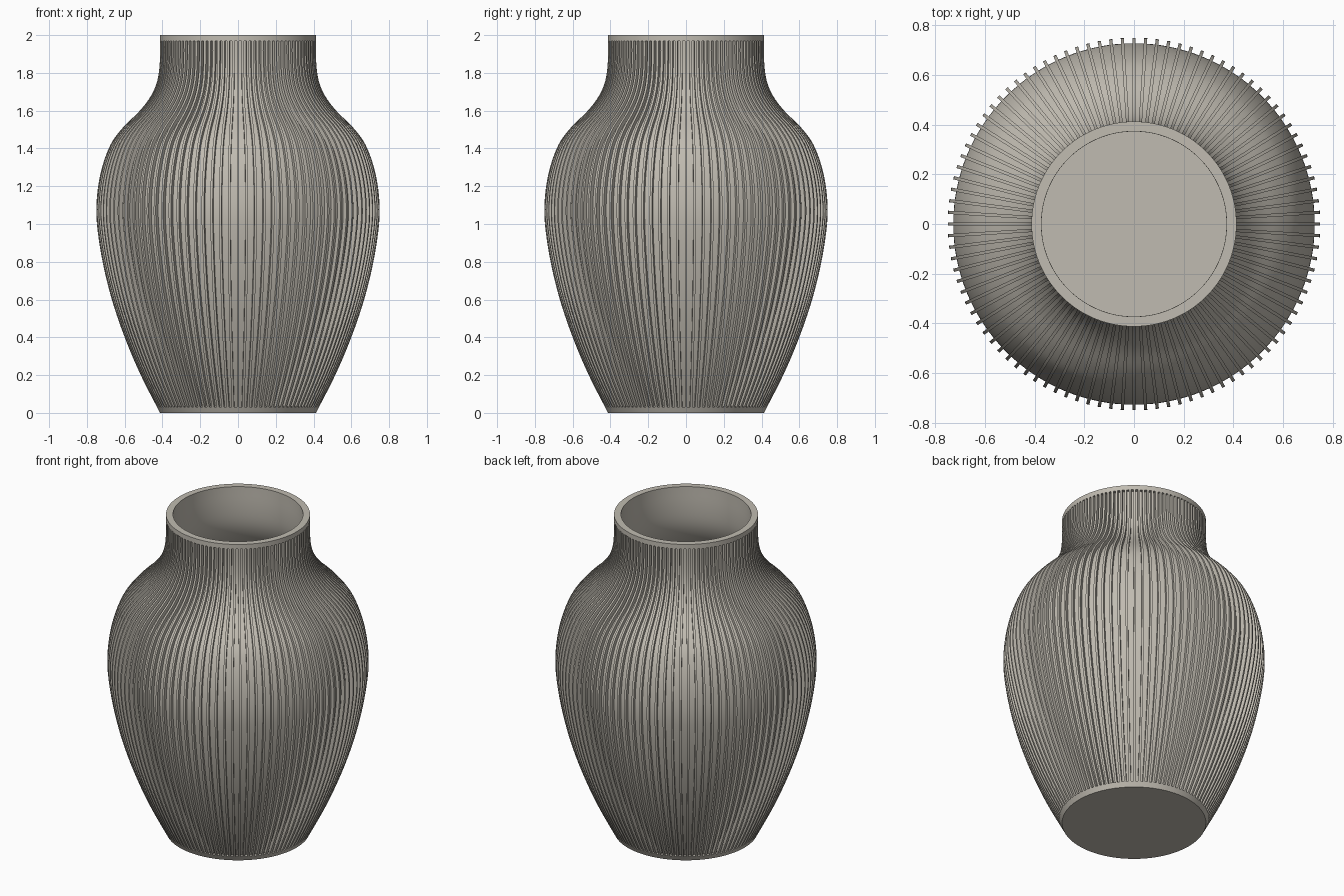
import bpy, bmesh, math
from mathutils import Vector, Matrix
from mathutils.geometry import interpolate_bezier

RIBS = 100
RIB_DEPTH = 0.022
RIB_WIDTH = 0.013
WALL = 0.04
BAND = 0.03

cube = bpy.data.objects.get("Cube")
if cube:
    bpy.data.objects.remove(cube)

clay = bpy.data.materials.new("warm grey clay")
clay.use_nodes = True
colour = (0.53, 0.50, 0.44, 1)
clay.diffuse_color = colour
clay.node_tree.nodes["Principled BSDF"].inputs["Base Color"].default_value = colour

# Outer silhouette as (radius, height) knots
knots = [Vector(p) for p in [
    (0.413, 0), (0.515, 0.2), (0.6, 0.4), (0.668, 0.6), (0.717, 0.8),
    (0.747, 1.0), (0.748, 1.13), (0.725, 1.28), (0.675, 1.42), (0.61, 1.51),
    (0.52, 1.6), (0.46, 1.68), (0.427, 1.76), (0.414, 1.86), (0.413, 2.0)]]


def smooth_path(points, steps=5):
    """Cubic path through the points, with tangents taken from neighbours."""
    path = [points[0]]
    last = len(points) - 1
    tangent = [(points[min(i + 1, last)] - points[max(i - 1, 0)]).normalized()
               for i in range(last + 1)]
    for i in range(last):
        a, b = points[i], points[i + 1]
        reach = (b - a).length / 3
        path += interpolate_bezier(a, a + tangent[i] * reach,
                                   b - tangent[i + 1] * reach, b, steps + 1)[1:]
    return [Vector((p[0], p[1])) for p in path]


def offset(path, distance):
    """Move a path inward along its normals."""
    result = []
    for i, p in enumerate(path):
        t = path[min(i + 1, len(path) - 1)] - path[max(i - 1, 0)]
        t.normalize()
        result.append(p + Vector((-t.y, t.x)) * distance)
    return result


def at_height(path, z):
    """Radius of a path at a height."""
    for a, b in zip(path, path[1:]):
        if a.y <= z <= b.y:
            return a.x + (b.x - a.x) * (z - a.y) / (b.y - a.y)
    return path[0].x if z < path[0].y else path[-1].x


def finish(bm, name):
    bmesh.ops.recalc_face_normals(bm, faces=bm.faces)
    mesh = bpy.data.meshes.new(name)
    bm.to_mesh(mesh)
    bm.free()
    mesh.materials.append(clay)
    obj = bpy.data.objects.new(name, mesh)
    bpy.context.collection.objects.link(obj)
    bpy.ops.object.select_all(action="DESELECT")
    obj.select_set(True)
    bpy.context.view_layer.objects.active = obj
    bpy.ops.object.shade_smooth_by_angle(angle=math.radians(35))
    return obj


outer = smooth_path(knots)
groove = offset(outer, RIB_DEPTH)
inner = offset(outer, WALL)
low, high = BAND, 2 - BAND

# Hollow body: base band, recessed wall, rim band, lining and floor
profile = [Vector((0, 0)), outer[0], Vector((at_height(outer, low), low))]
profile += [Vector((at_height(groove, low), low))]
profile += [p for p in groove if low + 0.005 < p.y < high - 0.005]
profile += [Vector((at_height(groove, high), high)),
            Vector((at_height(outer, high), high)), outer[-1], inner[-1]]
profile += [p for p in reversed(inner[:-1]) if p.y > 0.05]
profile += [Vector((at_height(inner, 0.04), 0.04)), Vector((0, 0.04))]
bm = bmesh.new()
verts = [bm.verts.new((p.x, 0, p.y)) for p in profile]
edges = [bm.edges.new(pair) for pair in zip(verts, verts[1:])]
bmesh.ops.spin(bm, geom=verts + edges, axis=(0, 0, 1), cent=(0, 0, 0),
               angle=math.tau, steps=128)
bmesh.ops.remove_doubles(bm, verts=bm.verts, dist=0.0005)
finish(bm, "vase_body")

# Vertical ribs: one swept strip repeated around the axis
crest = [Vector((at_height(outer, low), low))]
crest += [p for p in outer if low + 0.005 < p.y < high - 0.005]
crest += [Vector((at_height(outer, high), high))]
root = offset(crest, RIB_DEPTH + 0.006)
bm = bmesh.new()
half = RIB_WIDTH / 2
for n in range(RIBS):
    turn = Matrix.Rotation(math.tau * n / RIBS, 3, "Z")
    previous = None
    for c, r in zip(crest, root):
        ring = [bm.verts.new(turn @ Vector((p.x, side, p.y)))
                for p, side in ((r, -half), (c, -half), (c, half), (r, half))]
        if previous:
            for k in range(3):
                bm.faces.new((previous[k], previous[k + 1], ring[k + 1], ring[k]))
        previous = ring
finish(bm, "vase_ribs")
